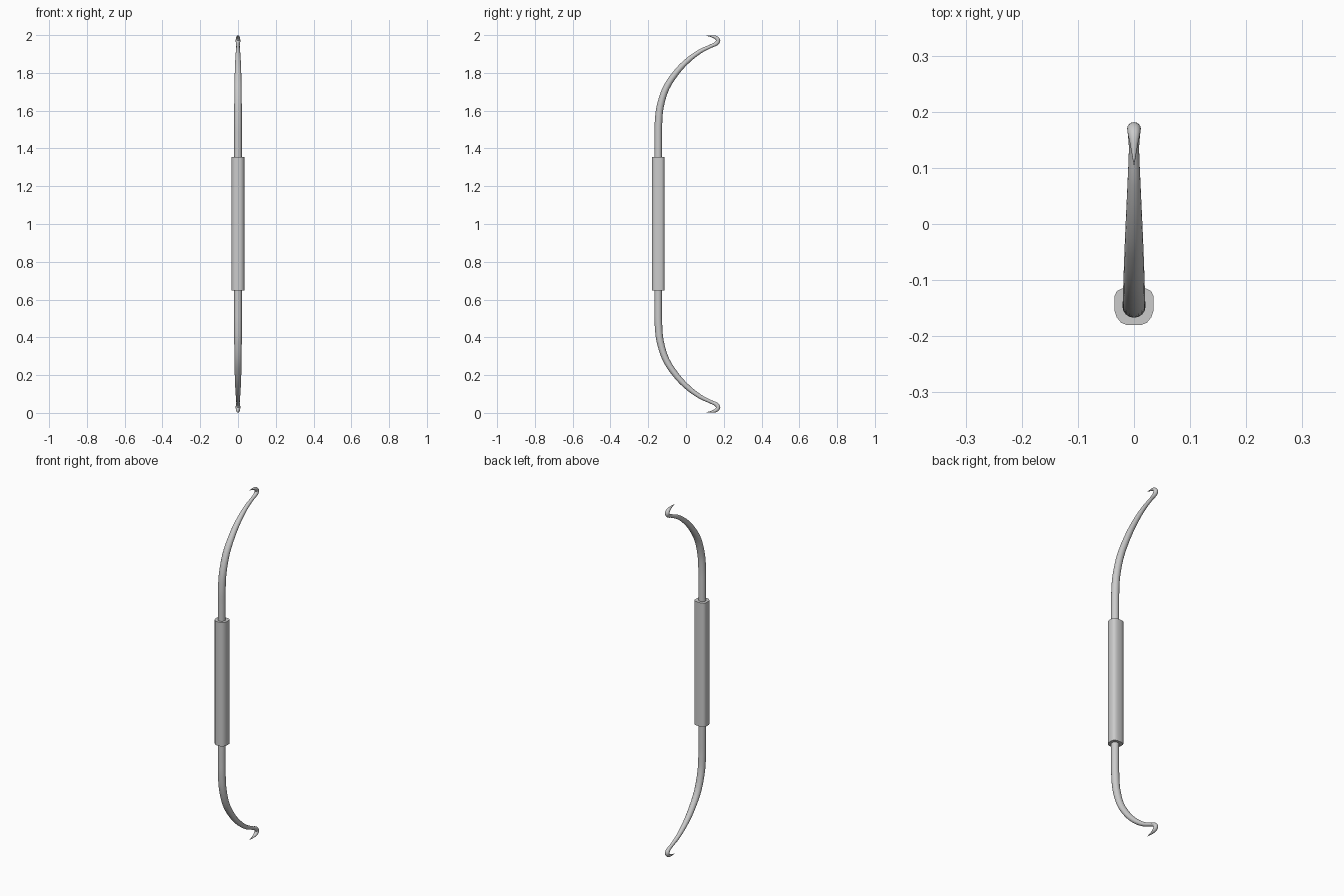
import bpy, bmesh, math
from mathutils import Vector

if "Cube" in bpy.data.objects:
    bpy.data.objects.remove(bpy.data.objects["Cube"])

SIDES = 16
STEPS = 5


def make_object(name, bm, z=0.0, angle=40):
    bmesh.ops.recalc_face_normals(bm, faces=bm.faces)
    mesh = bpy.data.meshes.new(name)
    bm.to_mesh(mesh)
    bm.free()
    ob = bpy.data.objects.new(name, mesh)
    ob.location.z = z
    bpy.context.collection.objects.link(ob)
    bpy.ops.object.select_all(action='DESELECT')
    ob.select_set(True)
    bpy.context.view_layer.objects.active = ob
    bpy.ops.object.shade_smooth_by_angle(angle=math.radians(angle))
    return ob


def smooth_path(keys):
    # Spline through the key sections, with spacing-aware tangents
    pts = [Vector(k) for k in keys]
    t = [0.0]
    for a, b in zip(pts, pts[1:]):
        t.append(t[-1] + (b - a).length)
    tangents = []
    for i in range(len(pts)):
        a, b = max(i - 1, 0), min(i + 1, len(pts) - 1)
        tangents.append((pts[b] - pts[a]) / (t[b] - t[a]))
    out = []
    for i in range(len(pts) - 1):
        h = t[i + 1] - t[i]
        for s in range(STEPS):
            u = s / STEPS
            out.append(pts[i] * (2*u**3 - 3*u**2 + 1) + pts[i + 1] * (3*u**2 - 2*u**3)
                       + tangents[i] * h * (u**3 - 2*u**2 + u)
                       + tangents[i + 1] * h * (u**3 - u**2))
    return out + [pts[-1]]


# Upper limb sections: y, z above the middle, half width in x, half thickness
limb_keys = [
    (-0.147, 0.330, 0.0205, 0.0200),
    (-0.147, 0.450, 0.0205, 0.0200),
    (-0.146, 0.530, 0.0205, 0.0200),
    (-0.137, 0.620, 0.0200, 0.0190),
    (-0.105, 0.720, 0.0190, 0.0175),
    (-0.048, 0.806, 0.0170, 0.0160),
    (0.010, 0.866, 0.0145, 0.0140),
    (0.075, 0.914, 0.0115, 0.0115),
    (0.135, 0.943, 0.0092, 0.0095),
    (0.160, 0.955, 0.0110, 0.0110),
    (0.1700, 0.970, 0.0122, 0.0115),
    (0.161, 0.985, 0.0110, 0.0100),
    (0.142, 0.9925, 0.0070, 0.0065),
    (0.105, 0.998, 0.0004, 0.0006),
]

# Limb with hooked tip, mirrored top to bottom
path = smooth_path(limb_keys)
bm = bmesh.new()
rings = []
for i, p in enumerate(path):
    a, b = path[max(i - 1, 0)], path[min(i + 1, len(path) - 1)]
    d = Vector((0, b[0] - a[0], b[1] - a[1])).normalized()
    n = Vector((0, -d.z, d.y))
    ring = []
    for k in range(SIDES):
        ang = 2 * math.pi * k / SIDES
        ring.append(bm.verts.new(Vector((0, p[0], p[1]))
                                 + Vector((math.cos(ang) * p[2], 0, 0))
                                 + n * math.sin(ang) * p[3]))
    rings.append(ring)
for r0, r1 in zip(rings, rings[1:]):
    for k in range(SIDES):
        j = (k + 1) % SIDES
        bm.faces.new((r0[k], r0[j], r1[j], r1[k]))
bm.faces.new(rings[0])
bm.faces.new(rings[-1])
limbs = make_object("bow_limbs", bm, z=1.0, angle=60)
mirror = limbs.modifiers.new("mirror", 'MIRROR')
mirror.use_axis = (False, False, True)

# Grip: rounded block section extruded upright
half = [(0.013, -0.180), (0.023, -0.176), (0.031, -0.166), (0.035, -0.154),
        (0.035, -0.129), (0.031, -0.120), (0.022, -0.115), (0.010, -0.113)]
outline = half + [(-x, y) for x, y in reversed(half)]
bm = bmesh.new()
base = bm.faces.new([bm.verts.new((x, y, -0.352)) for x, y in outline])
top = bmesh.ops.extrude_face_region(bm, geom=[base])
bmesh.ops.translate(bm, vec=(0, 0, 0.707),
                    verts=[v for v in top["geom"] if isinstance(v, bmesh.types.BMVert)])
if not any(abs(f.normal.z) > 0.9 and f.calc_center_median().z < 0 for f in bm.faces):
    bm.normal_update()
bmesh.ops.holes_fill(bm, edges=bm.edges)
make_object("grip", bm, z=1.0, angle=40)
